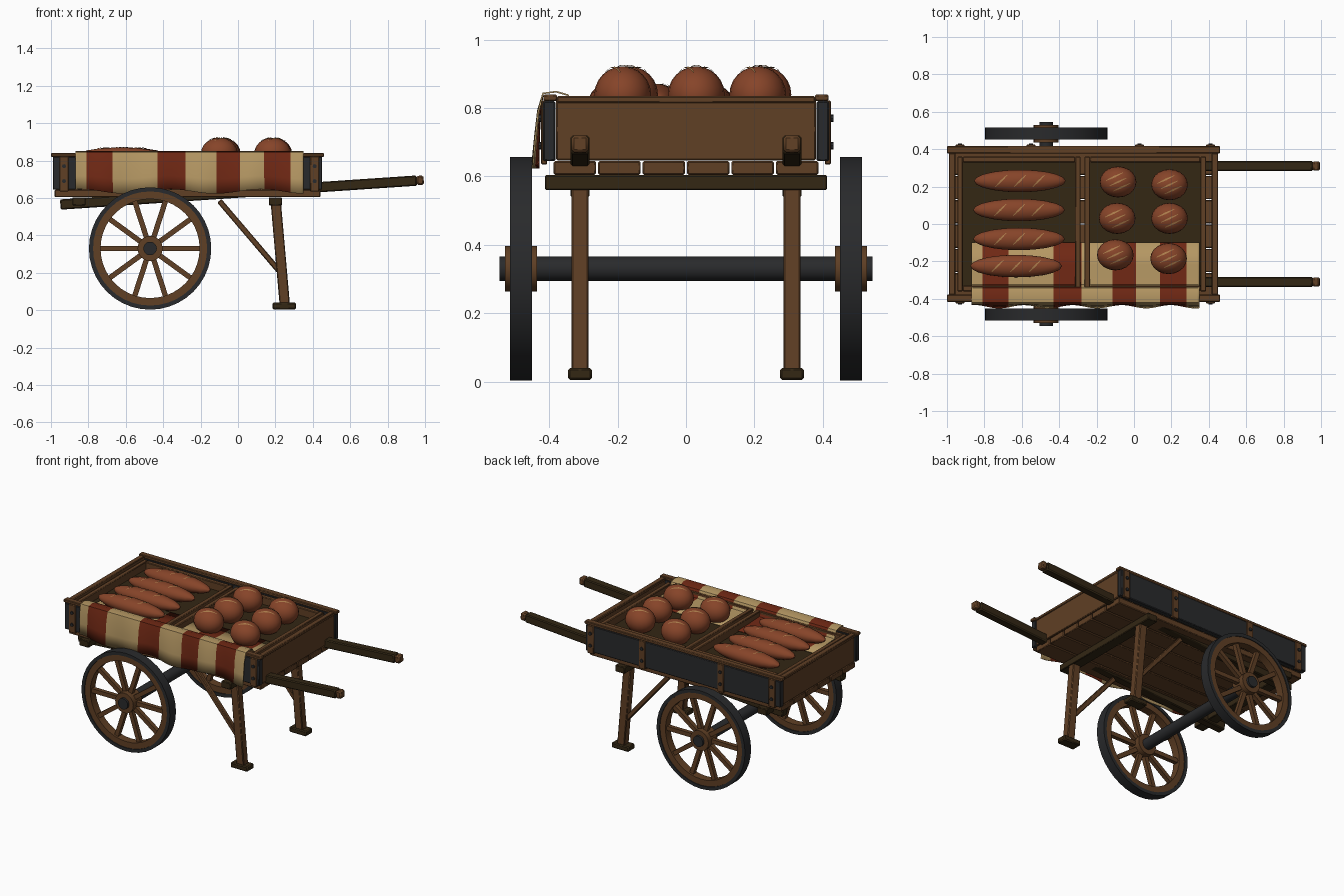
import bpy, bmesh, math
from mathutils import Matrix, Vector

if "Cube" in bpy.data.objects:
    bpy.data.objects.remove(bpy.data.objects["Cube"])


def material(name, *rgb):
    m = bpy.data.materials.new(name)
    m.use_nodes = True
    m.diffuse_color = (*rgb, 1)
    m.node_tree.nodes["Principled BSDF"].inputs["Base Color"].default_value = (*rgb, 1)
    m.node_tree.nodes["Principled BSDF"].inputs["Roughness"].default_value = 0.8
    return m


wood = material("brown wood", 0.115, 0.05, 0.018)
dark = material("dark wood", 0.033, 0.02, 0.007)
iron = material("black iron", 0.022, 0.023, 0.025)
crust = material("bread crust", 0.24, 0.058, 0.022)
crumb = material("bread score", 0.40, 0.20, 0.07)
cream = material("cream cloth", 0.46, 0.31, 0.125)
red = material("red cloth", 0.16, 0.021, 0.007)


def finish(name, bm, mats, bevel=0.0):
    me = bpy.data.meshes.new(name)
    bm.normal_update()
    bm.to_mesh(me)
    bm.free()
    for m in mats:
        me.materials.append(m)
    me.shade_smooth()
    me.set_sharp_from_angle(angle=math.radians(35))
    ob = bpy.data.objects.new(name, me)
    bpy.context.collection.objects.link(ob)
    if bevel:
        mod = ob.modifiers.new("Bevel", "BEVEL")
        mod.width, mod.segments = bevel, 1
    return ob


def add_box(bm, x0, x1, y0, y1, z0, z1):
    mat = Matrix.Translation(((x0 + x1) / 2, (y0 + y1) / 2, (z0 + z1) / 2))
    bmesh.ops.create_cube(bm, size=1, matrix=mat @ Matrix.Diagonal((x1 - x0, y1 - y0, z1 - z0, 1)))


def add_beam(bm, a, b, wide, thick):
    """Square bar from a to b in an xz plane; wide runs along y."""
    a, b = Vector(a), Vector(b)
    d = (b - a).normalized()
    y = Vector((0, 1, 0))
    rot = Matrix((d, y, d.cross(y))).transposed().to_4x4()
    size = Matrix.Diagonal(((b - a).length, wide, thick, 1))
    bmesh.ops.create_cube(bm, size=1, matrix=Matrix.Translation((a + b) / 2) @ rot @ size)


def add_cyl(bm, x, z, r, y0, y1, segs=20):
    mat = Matrix.Translation((x, (y0 + y1) / 2, z)) @ Matrix.Rotation(math.pi / 2, 4, "X")
    bmesh.ops.create_cone(bm, cap_ends=True, segments=segs, radius1=r, radius2=r,
                          depth=abs(y1 - y0), matrix=mat)


def add_ring(bm, x, z, r0, r1, y0, y1, segs=40):
    rows = []
    for i in range(segs):
        t = math.tau * i / segs
        rows.append([bm.verts.new((x + r * math.cos(t), y, z + r * math.sin(t)))
                     for r, y in ((r0, y0), (r1, y0), (r1, y1), (r0, y1))])
    for i in range(segs):
        a, b = rows[i], rows[(i + 1) % segs]
        for k in range(4):
            bm.faces.new((a[k], a[(k + 1) % 4], b[(k + 1) % 4], b[k]))
    bmesh.ops.recalc_face_normals(bm, faces=bm.faces)


def boxes(name, mat, items, bevel=0.004):
    bm = bmesh.new()
    for it in items:
        add_box(bm, *it)
    return finish(name, bm, [mat], bevel)


# Bed: floor planks, side panels, end panels, rails
plank = 0.13
boxes("floor_planks", wood, [(-0.98, 0.44, i * plank + 0.003, (i + 1) * plank - 0.003, 0.605, 0.645)
                             for i in range(-3, 3)])
boxes("end_panels", wood, [(x, x + 0.025, -0.38, 0.38, 0.647, 0.83) for x in (-0.98, 0.42)])
boxes("side_panels", iron, [(-0.99, 0.45, s * 0.4 - 0.018, s * 0.4 + 0.018, 0.645, 0.82) for s in (-1, 1)])
boxes("side_rails", wood, [(-1.0, 0.46, s * 0.397 - 0.02, s * 0.397 + 0.02, 0.82, 0.84) for s in (-1, 1)])
boxes("end_rails", wood, [(x, x + 0.035, -0.378, 0.378, 0.815, 0.835) for x in (-0.99, 0.415)])
boxes("crossbeams", dark, [(x - 0.035, x + 0.035, -0.413, 0.413, 0.56, 0.604) for x in (-0.85, 0.2)])

# Battens on the sides with bolts
posts = (-0.93, -0.55, 0.03, 0.41)
bm, bolts = bmesh.new(), bmesh.new()
for s in (-1, 1):
    for x in posts:
        if s < 0 and x in posts[1:3]:
            continue
        add_box(bm, x - 0.024, x + 0.024, s * 0.415 - 0.009, s * 0.415 + 0.009, 0.635, 0.822)
        for z in (0.69, 0.77):
            add_cyl(bolts, x, z, 0.011, s * 0.42, s * 0.431, 8)
finish("side_battens", bm, [wood], 0.003)
finish("batten_bolts", bolts, [iron])

# Two shallow trays
trays = ((-0.945, -0.285), (-0.265, 0.385))
rims, beds = [], []
for x0, x1 in trays:
    w = 0.03
    rims += [(x0, x0 + w, -0.36, 0.36, 0.66, 0.825), (x1 - w, x1, -0.36, 0.36, 0.66, 0.825)]
    rims += [(x0 + w, x1 - w, min(s * 0.36, s * 0.33), max(s * 0.36, s * 0.33), 0.66, 0.825) for s in (-1, 1)]
    beds.append((x0 + w, x1 - w, -0.33, 0.33, 0.74, 0.775))
boxes("tray_rims", wood, rims)
boxes("tray_beds", dark, beds, 0)

# Long shafts with handle tips
lo, hi = Vector((-0.95, 0, 0.565)), Vector((0.955, 0, 0.693))
tip = hi + (hi - lo).normalized() * 0.038
shafts, tips, legs, feet = (bmesh.new() for _ in range(4))
for s in (-1, 1):
    off = Vector((0, s * 0.31, 0))
    add_beam(shafts, lo + off, hi + off, 0.055, 0.055)
    add_beam(tips, hi + off, tip + off, 0.05, 0.05)
    # Legs, diagonal braces and feet
    add_beam(legs, Vector((0.2, 0, 0.6)) + off, Vector((0.25, 0, 0.03)) + off, 0.05, 0.055)
    add_beam(legs, Vector((-0.1, 0, 0.585)) + off, Vector((0.22, 0, 0.21)) + off, 0.03, 0.03)
    add_box(feet, 0.185, 0.31, off.y - 0.035, off.y + 0.035, 0.005, 0.04)
finish("shafts", shafts, [dark], 0.006)
finish("shaft_tips", tips, [wood], 0.008)
finish("legs", legs, [wood], 0.005)
finish("feet", feet, [dark], 0.006)

# Wheels and axle
WX, WZ = -0.47, 0.33
for s, side in ((-1, "right"), (1, "left")):
    y = s * 0.483
    bm = bmesh.new()
    add_ring(bm, WX, WZ, 0.305, 0.327, y - 0.032, y + 0.032)
    finish(side + "_tyre", bm, [iron])
    bm = bmesh.new()
    add_ring(bm, WX, WZ, 0.265, 0.306, y - 0.027, y + 0.027)
    add_cyl(bm, WX, WZ, 0.067, y - 0.047, y + 0.047)
    for i in range(10):
        t = math.tau * i / 10
        d = Vector((math.cos(t), 0, math.sin(t)))
        c = Vector((WX, y, WZ))
        add_beam(bm, c + d * 0.05, c + d * 0.27, 0.028, 0.028)
    finish(side + "_wheel", bm, [wood])
bm = bmesh.new()
add_cyl(bm, WX, WZ, 0.036, -0.545, 0.545)
finish("axle", bm, [iron])


# Bread with slashed tops
def bread(name, c, r, slashes, tilt, half):
    bm = bmesh.new()
    bmesh.ops.create_uvsphere(bm, u_segments=20, v_segments=12, radius=1,
                              matrix=Matrix.Translation(c) @ Matrix.Diagonal((*r, 1)))
    side = Vector((-math.sin(tilt), math.cos(tilt))) * 0.005
    run = Vector((math.cos(tilt), math.sin(tilt))) * half
    for sx, sy in slashes:
        prev = None
        for k in range(7):
            mid = Vector((sx, sy)) + run * (k / 3 - 1)
            taper = 1 - abs(k / 3 - 1) * 0.7
            pair = []
            for e in (-1, 1):
                p = mid + side * e * taper
                h = math.sqrt(max(0, 1 - (p.x / r[0]) ** 2 - (p.y / r[1]) ** 2))
                pair.append(bm.verts.new((c[0] + p.x, c[1] + p.y, c[2] + h * r[2] + 0.004)))
            if prev:
                bm.faces.new((prev[0], pair[0], pair[1], prev[1])).material_index = 1
            prev = pair
    finish(name, bm, [crust, crumb])


for i, (x, y) in enumerate(((-0.61, 0.23), (-0.615, 0.075), (-0.615, -0.08), (-0.63, -0.225))):
    bread("loaf_%d" % (i + 1), (x, y, 0.82), (0.245, 0.06, 0.05),
          [(-0.1, 0), (0, 0), (0.1, 0)], math.radians(45), 0.045)
buns = ((-0.085, 0.225), (0.19, 0.21), (-0.09, 0.03), (0.19, 0.03), (-0.1, -0.165), (0.185, -0.185))
for i, (x, y) in enumerate(buns):
    bread("bun_%d" % (i + 1), (x, y, 0.84), (0.098, 0.083, 0.082),
          [(-0.02, 0.028), (0, 0), (0.02, -0.028)], math.radians(25), 0.05)

# Striped cloth draped over the front rail
drape = ((-0.10, 0.782), (-0.22, 0.784), (-0.325, 0.79), (-0.345, 0.838), (-0.38, 0.848),
         (-0.418, 0.843), (-0.43, 0.79), (-0.436, 0.71), (-0.44, 0.635))
edges = (-0.87, -0.81, -0.67, -0.43, -0.28, -0.115, 0.01, 0.14, 0.28, 0.35)
bm = bmesh.new()
prev, N = None, 6
for b in range(len(edges) - 1):
    for k in range(N + (b == len(edges) - 2)):
        x = edges[b] + (edges[b + 1] - edges[b]) * k / N
        row = []
        for j, (y, z) in enumerate(drape):
            hang = max(0, j - 5) / 3
            wave = math.sin(x * 24)
            row.append(bm.verts.new((x, y - 0.009 * wave * hang, z + 0.012 * hang * math.sin(x * 13))))
        if prev:
            stripe = (b if k else b - 1) % 2
            for j in range(len(drape) - 1):
                bm.faces.new((prev[j], prev[j + 1], row[j + 1], row[j])).material_index = stripe
        prev = row
cloth = finish("striped_cloth", bm, [cream, red])
mod = cloth.modifiers.new("Thickness", "SOLIDIFY")
mod.thickness, mod.offset = 0.005, 0
